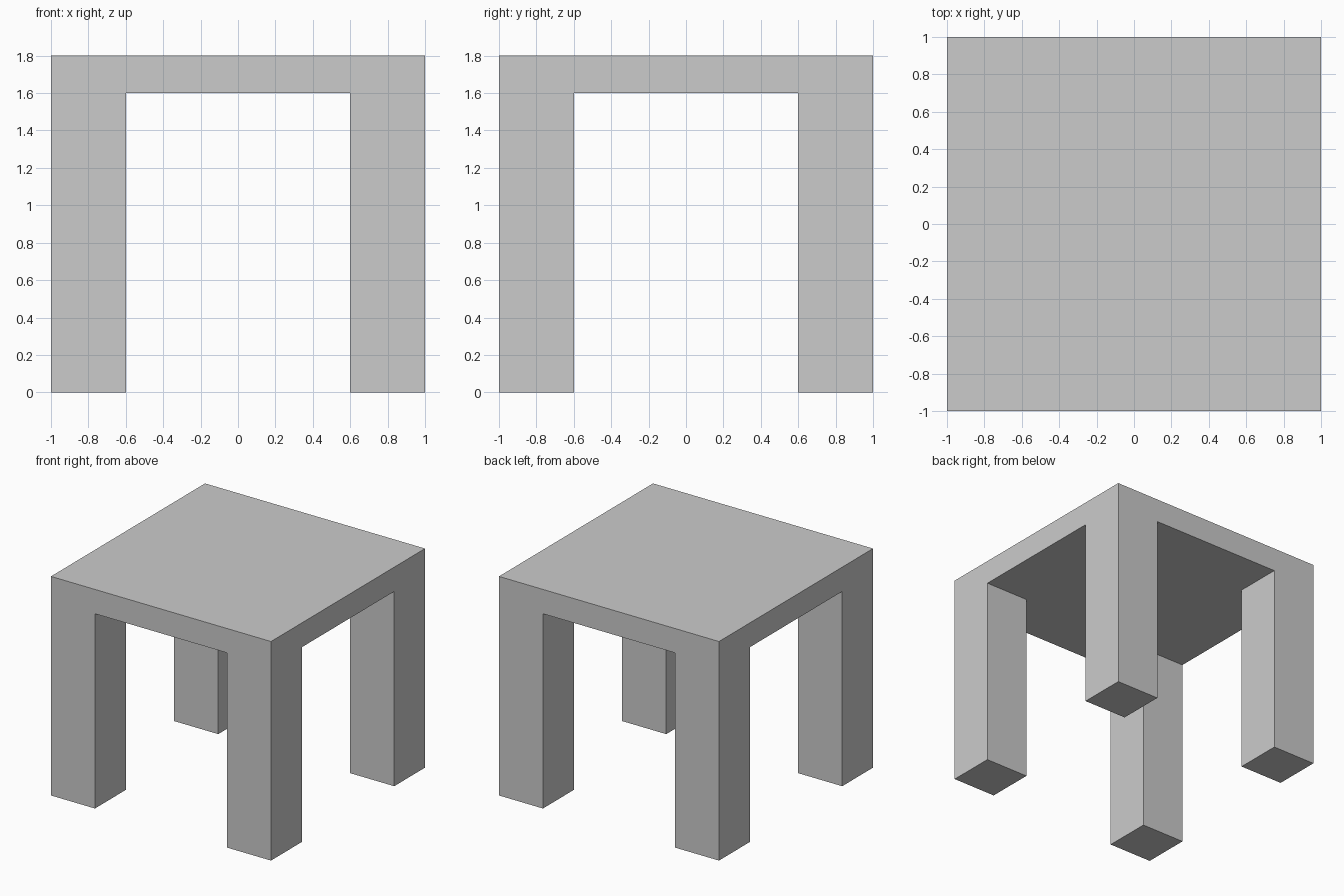
import bpy, bmesh, math

if "Cube" in bpy.data.objects:
    bpy.data.objects.remove(bpy.data.objects["Cube"])

TOP, UNDERSIDE, INNER = 1.8, 1.6, 0.6

bm = bmesh.new()

# Underside: 3 x 3 grid whose corner cells are the leg footprints
bmesh.ops.create_grid(bm, x_segments=3, y_segments=3, size=1.0)
for v in bm.verts:
    for i in (0, 1):
        if abs(v.co[i]) < 0.9:
            v.co[i] = math.copysign(INNER, v.co[i])
    v.co.z = UNDERSIDE
corners = [f for f in bm.faces
           if all(abs(c) > INNER for c in f.calc_center_median()[:2])]

# Table top: thicken the grid upwards
res = bmesh.ops.extrude_face_region(bm, geom=bm.faces[:], use_keep_orig=True)
for v in (g for g in res["geom"] if isinstance(g, bmesh.types.BMVert)):
    v.co.z = TOP

# Legs: pull the corner cells down to the floor
for f in bmesh.ops.extrude_discrete_faces(bm, faces=corners)["faces"]:
    for v in f.verts:
        v.co.z = 0.0

# Merge coplanar faces into clean flat sides
bmesh.ops.recalc_face_normals(bm, faces=bm.faces[:])
bmesh.ops.dissolve_limit(bm, angle_limit=math.radians(1),
                         verts=bm.verts[:], edges=bm.edges[:])

mesh = bpy.data.meshes.new("table")
bm.to_mesh(mesh)
bm.free()
bpy.context.collection.objects.link(bpy.data.objects.new("table", mesh))
